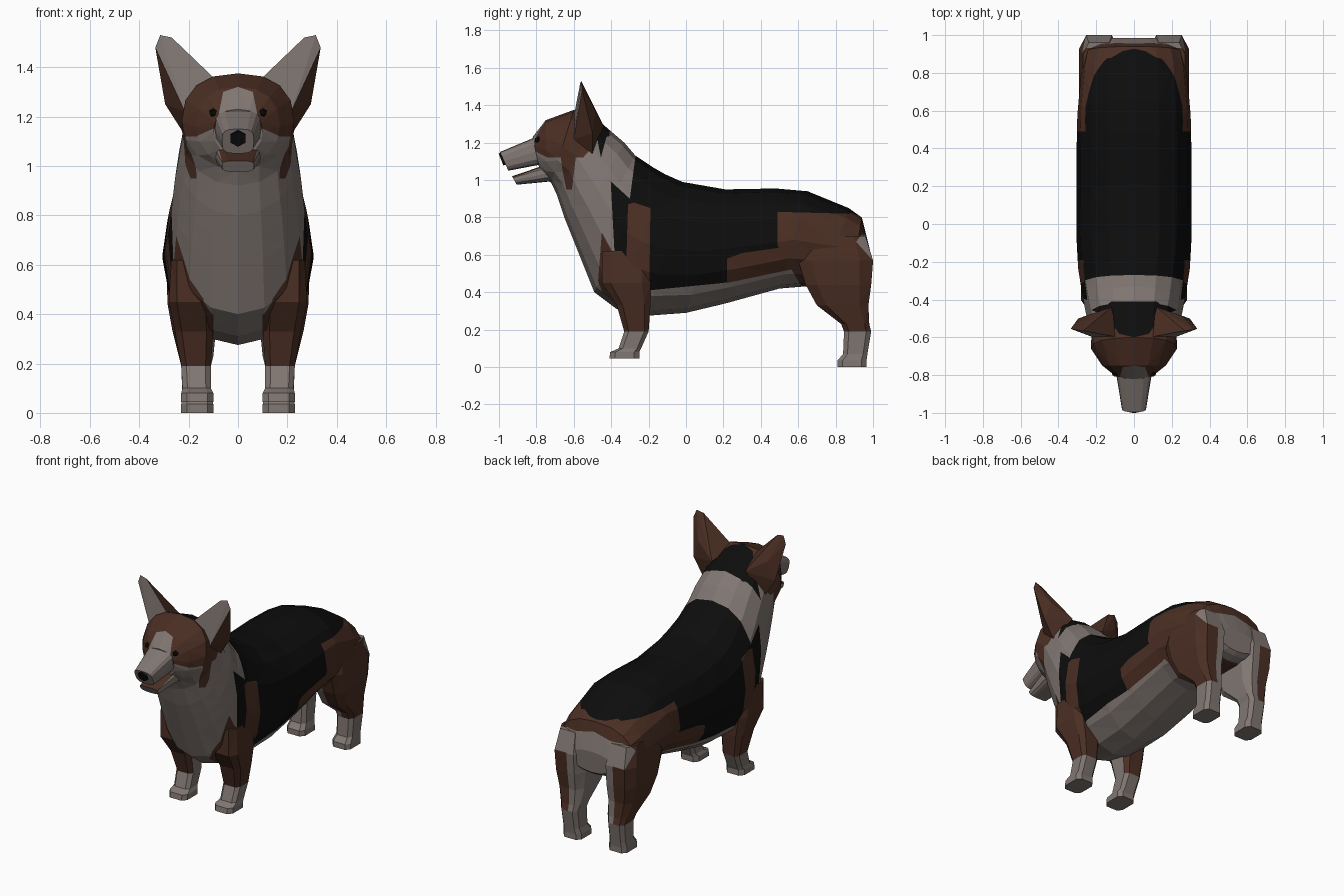
import bpy, bmesh, math
from mathutils import Vector, Matrix

cube = bpy.data.objects.get("Cube")
if cube:
    bpy.data.objects.remove(cube, do_unlink=True)


def material(name, rgb):
    mat = bpy.data.materials.new(name)
    mat.use_nodes = True
    mat.diffuse_color = (*rgb, 1)
    mat.node_tree.nodes["Principled BSDF"].inputs["Base Color"].default_value = (*rgb, 1)
    return mat


BLACK, BROWN, WHITE = range(3)
MATERIALS = [material("black_fur", (.004, .004, .004)),
             material("brown_fur", (.07, .028, .017)),
             material("white_fur", (.22, .185, .17))]


def finish(bm, name, mirrored=True):
    """Turn the bmesh into an object, mirrored across x if asked."""
    mesh = bpy.data.meshes.new(name)
    bm.to_mesh(mesh)
    bm.free()
    for mat in MATERIALS:
        mesh.materials.append(mat)
    obj = bpy.data.objects.new(name, mesh)
    bpy.context.collection.objects.link(obj)
    if mirrored:
        obj.modifiers.new("Mirror", 'MIRROR')
    return obj


def fill(bm, colour):
    for face in bm.faces:
        face.material_index = colour


def loft(rings, closed, colour):
    """Skin a list of rings of points; open rings are halves ending at x = 0."""
    bm = bmesh.new()
    rows = [[bm.verts.new(p) for p in ring] for ring in rings]
    count = len(rows[0])
    for low, high in zip(rows, rows[1:]):
        for i in range(count if closed else count - 1):
            j = (i + 1) % count
            bm.faces.new((low[i], low[j], high[j], high[i]))
    bm.faces.new(rows[0])
    bm.faces.new(rows[-1])
    bmesh.ops.recalc_face_normals(bm, faces=bm.faces[:])
    bmesh.ops.triangulate(bm, faces=[f for f in bm.faces if len(f.verts) == 4])
    fill(bm, colour)
    return bm


def half_ring(top_y, top_z, low_y, low_z, width, upper=.85, lower=1, steps=8):
    """Half a rounded section hung between a top and a bottom point."""
    top, low = Vector((0, top_y, top_z)), Vector((0, low_y, low_z))
    points = []
    for i in range(steps + 1):
        s, c = math.sin(math.pi * i / steps), math.cos(math.pi * i / steps)
        power = upper if c > 0 else lower
        height = math.copysign(abs(c) ** power, c)
        point = (top + low) / 2 + (top - low) / 2 * height
        point.x = 0 if i in (0, steps) else width * s ** power
        points.append(point)
    return points


def leg_ring(z, y0, y1, x0, x1):
    """Eight-sided rounded rectangle at one height."""
    points = []
    for i in range(8):
        a = math.pi * (i + .5) / 4
        c, s = (math.copysign(abs(v) ** .5, v) for v in (math.cos(a), math.sin(a)))
        points.append(Vector(((x0 + x1) / 2 + (x1 - x0) / 2 * c / .96,
                              (y0 + y1) / 2 + (y1 - y0) / 2 * s / .96, z)))
    return points


def paint(bm, colour, outline, axes=(1, 2), limit=None):
    """Cut a convex anticlockwise outline through the mesh and colour its inside."""
    a, b = axes
    planes = []
    for p, q in zip(outline, outline[1:] + outline[:1]):
        co, no = Vector(), Vector()
        co[a], co[b] = p
        no[a], no[b] = q[1] - p[1], p[0] - q[0]
        planes.append((co, no))
    if limit:
        axis, side, value = limit
        co, no = Vector(), Vector()
        co[axis], no[axis] = value, -side
        planes.append((co, no))
    faces = bm.faces[:]
    for co, no in planes:
        geom = {v for f in faces for v in f.verts} | {e for f in faces for e in f.edges}
        cut = bmesh.ops.bisect_plane(bm, geom=list(geom) + faces, dist=1e-5,
                                     plane_co=co, plane_no=no)["geom"]
        faces = [f for f in cut if isinstance(f, bmesh.types.BMFace)
                 and (f.calc_center_median() - co).dot(no) < 0]
        if not faces:
            return
    for face in faces:
        face.material_index = colour


XY, XZ = (0, 1), (0, 2)
ABOVE_ONE = (2, 1, 1.1)
RUMP = [(.91, .67), (.99, .58), (1.1, .5), (1.1, .7), (.94, .71)]

# Head, neck and trunk in one skin: top y, top z, bottom y, bottom z, half width
sections = [
    (-.82, 1.23, -.78, 1.04, .10), (-.75, 1.32, -.745, 1.0, .17),
    (-.60, 1.375, -.72, .985, .228), (-.47, 1.32, -.69, .92, .225),
    (-.40, 1.26, -.65, .80, .24), (-.33, 1.2, -.61, .70, .255),
    (-.27, 1.13, -.57, .60, .265), (-.18, 1.07, -.49, .40, .28),
    (-.11, 1.03, -.37, .31, .295), (-.02, .99, -.2, .275, .303),
    (.21, .95, 0, .29, .305), (.48, .955, .21, .34, .305),
    (.65, .94, .5, .42, .30), (.87, .85, .74, .44, .28),
    (.94, .80, .88, .44, .26), (.965, .70, .95, .46, .22),
    (.985, .62, .975, .48, .15)]
body = loft([half_ring(*s) for s in sections], False, BLACK)
# Chest, collar and belly
paint(body, WHITE, [(-1.1, .2), (-.36, .2), (-.43, 1.5), (-1.1, 1.5)])
paint(body, WHITE, [(-.41, 1.0), (-.3, .9), (-.27, 1.13), (-.25, 1.3), (-.5, 1.4), (-.5, 1.1)])
paint(body, WHITE, [(-.4, .2), (.2, .2), (.2, .45), (-.2, .41), (-.4, .39)])
paint(body, WHITE, [(.2, .2), (.75, .3), (.75, .56), (.2, .45)])
# Flank, haunch and tail stub
paint(body, BROWN, [(.49, .65), (.75, .2), (1.1, .2), (1.1, .78), (.86, .82), (.49, .83)])
paint(body, BROWN, [(.22, .45), (.6, .53), (.75, .6), (.65, .66), (.3, .61), (.22, .58)])
paint(body, BROWN, [(0, .95), (.12, .88), (.3, .85), (.3, 1.1), (0, 1.1)], XY)
paint(body, WHITE, [(0, .3), (.16, .3), (.2, .62), (.17, .7), (0, .74)], XZ, (1, 1, .9))
paint(body, WHITE, RUMP)
# Shoulder and foreleg stripe
paint(body, BROWN, [(-.47, .46), (-.37, .2), (-.2, .2), (-.34, .52), (-.45, .72)],
      limit=(0, 1, .1))
paint(body, BROWN, [(-.33, .2), (-.2, .2), (-.19, .85), (-.28, .88), (-.31, .87)],
      limit=(0, 1, .17))
# Face mask, cheek, blaze and nape
paint(body, BROWN, [(-.82, 1.16), (-.74, 1.12), (-.55, 1.12), (-.48, 1.2), (-.5, 1.4), (-.85, 1.4)])
paint(body, BROWN, [(-.68, 1.2), (-.66, 1.05), (-.64, .95), (-.61, .95), (-.58, 1.2)],
      limit=(0, 1, .1))
paint(body, WHITE, [(0, 1), (.09, 1), (.08, 1.2), (.06, 1.3), (0, 1.32)], XZ, (1, -1, -.68))
paint(body, BLACK, [(0, -.6), (.08, -.58), (.17, -.45), (.12, -.41), (0, -.41)][::1], XY, ABOVE_ONE)
paint(body, BLACK, [(-.48, 1.25), (-.455, 1.12), (-.42, 1.25), (-.44, 1.3)])
finish(body, "body")

# Upper muzzle and open lower jaw
muzzle = [(-.995, 1.15, -.95, 1.05, .065), (-.78, 1.24, -.74, 1.09, .1)]
finish(loft([half_ring(*s, .6, .6) for s in muzzle], False, WHITE), "muzzle")
jaw = [(-.93, 1.02, -.905, .975, .065), (-.74, 1.085, -.7, .995, .095)]
jaw_mesh = loft([half_ring(*s, .45, .7) for s in jaw], False, WHITE)
for face in jaw_mesh.faces:
    if face.normal.z > .7:
        face.material_index = BROWN
finish(jaw_mesh, "lower_jaw")

# Nose and eyes
nose = bmesh.new()
bmesh.ops.create_cone(nose, cap_ends=True, segments=6, radius1=.037, radius2=.034, depth=.03,
                      matrix=Matrix.Translation((0, -.975, 1.115))
                      @ Matrix.Rotation(math.radians(112), 4, 'X'))
finish(nose, "nose", mirrored=False)
eye = bmesh.new()
bmesh.ops.create_icosphere(eye, subdivisions=1, radius=.019,
                           matrix=Matrix.Translation((.1, -.79, 1.215)))
finish(eye, "eyes")

# Ears: pale cup in front, brown behind
ear = bmesh.new()
for point in [(.08, -.6, 1.34), (.268, -.565, 1.52), (.315, -.56, 1.53), (.335, -.555, 1.48),
              (.215, -.6, 1.22), (.295, -.5, 1.25), (.225, -.5, 1.14), (.12, -.44, 1.29),
              (.25, -.485, 1.37)]:
    ear.verts.new(point)
bmesh.ops.convex_hull(ear, input=ear.verts[:])
bmesh.ops.recalc_face_normals(ear, faces=ear.faces[:])
for face in ear.faces:
    face.material_index = WHITE if face.normal.y < -.75 else BROWN
finish(ear, "ears")

# Legs: z, back and front y, inner and outer x
front_leg = [(.62, -.45, -.2, .14, .27), (.45, -.45, -.19, .1, .28), (.33, -.37, -.19, .1, .255),
             (.19, -.33, -.2, .11, .23), (.1, -.36, -.24, .11, .225), (.08, -.405, -.25, .1, .23),
             (.045, -.41, -.25, .1, .23)]
hind_leg = [(.7, .62, .96, .1, .27), (.57, .6, 1, .08, .29), (.44, .64, .99, .08, .285),
            (.33, .7, .975, .09, .265), (.23, .83, .98, .1, .24), (.19, .845, .99, .11, .23),
            (.07, .84, .97, .11, .225), (.035, .81, .965, .1, .23), (0, .81, .965, .1, .23)]
for name, rings in (("front_legs", front_leg), ("hind_legs", hind_leg)):
    leg = loft([leg_ring(*r) for r in rings], True, BROWN)
    paint(leg, WHITE, [(0, -.1), (1, -.1), (1, .19), (0, .19)], XZ)
    if name == "hind_legs":
        paint(leg, WHITE, [(0, 0), (.16, 0), (.17, .72), (0, .72)], XZ)
        paint(leg, WHITE, RUMP)
    for face in leg.faces:
        if face.normal.x < -.8:
            face.material_index = WHITE
    finish(leg, name)
